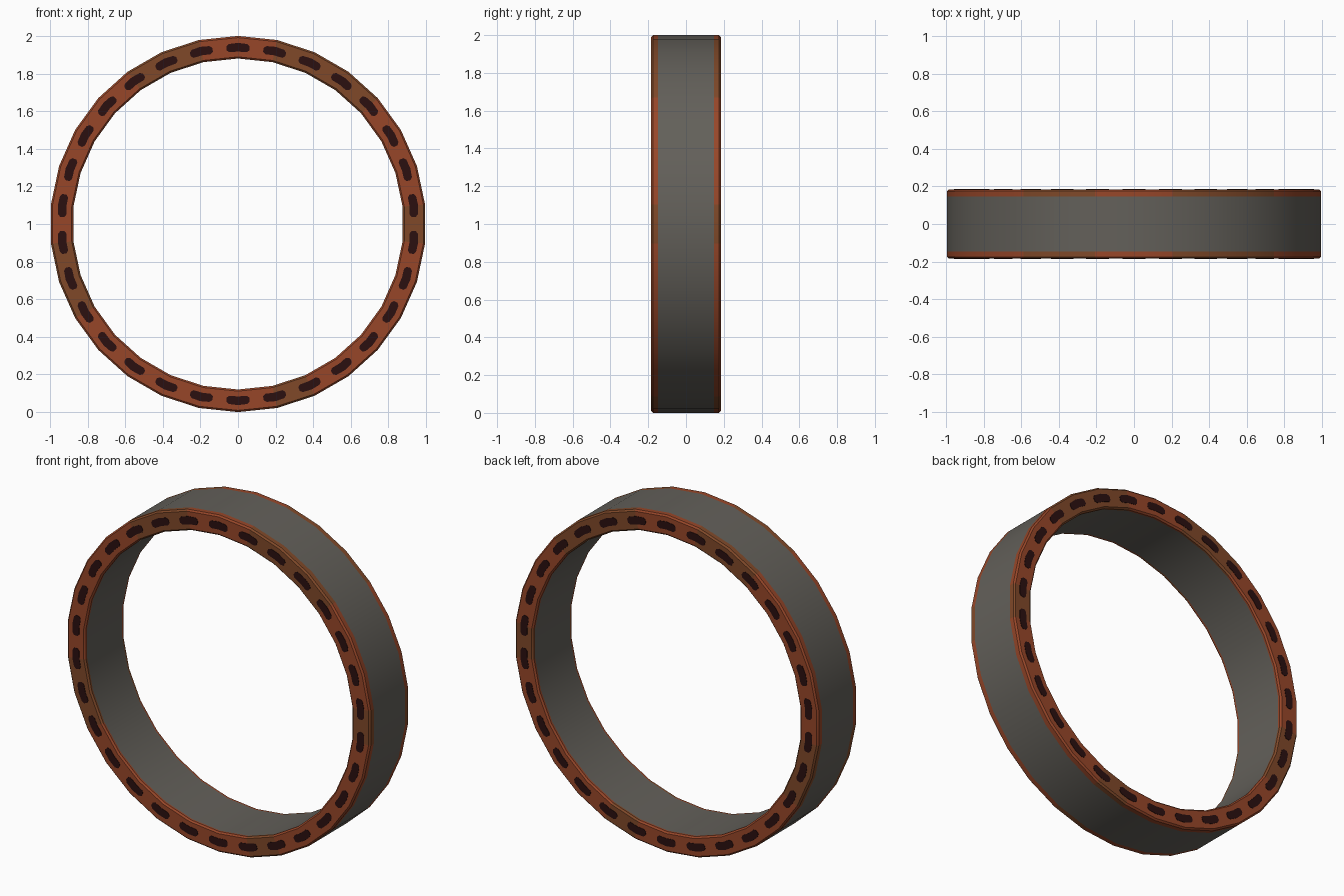
import bpy, bmesh, math

if "Cube" in bpy.data.objects:
    bpy.data.objects.remove(bpy.data.objects["Cube"])

N = 30            # sides of the ring
HALF = 0.184      # half width
R_OUT, R_IN = 1.0, 0.88
BEV = 0.009


def material(name, rgb):
    m = bpy.data.materials.new(name)
    m.diffuse_color = (*rgb, 1)
    m.use_nodes = True
    m.node_tree.nodes["Principled BSDF"].inputs["Base Color"].default_value = m.diffuse_color
    return m


grey = material("dark grey metal", (0.125, 0.117, 0.102))
rust = material("red rust", (0.31, 0.062, 0.022))
brown = material("brown rust", (0.215, 0.066, 0.022))
dark = material("dark slot", (0.024, 0.005, 0.005))


def corner(i, r, y):
    a = math.tau * i / N
    return (r * math.sin(a), y, 1 + r * math.cos(a))


def finish(bm, name, mats, smooth):
    bmesh.ops.recalc_face_normals(bm, faces=bm.faces[:])
    me = bpy.data.meshes.new(name)
    bm.to_mesh(me)
    bm.free()
    for m in mats:
        me.materials.append(m)
    ob = bpy.data.objects.new(name, me)
    bpy.context.collection.objects.link(ob)
    if smooth:
        bpy.context.view_layer.objects.active = ob
        ob.select_set(True)
        bpy.ops.object.shade_smooth_by_angle(angle=math.radians(30))
        ob.select_set(False)
    return ob


# Ring: closed cross-section (radius, y) carried round the sides
half = [(R_OUT, 0.147), (R_OUT, HALF - BEV), (R_OUT - BEV, HALF),
        (R_IN + BEV, HALF), (R_IN, HALF - BEV), (R_IN, HALF - 0.02)]
profile = half + [(r, -y) for r, y in reversed(half)]
P = len(profile)
brown_sides = {1, 2, 3, 7, 13, 20, 21, 27, 28}
bm = bmesh.new()
loops = [[bm.verts.new(corner(i, r, y)) for r, y in profile] for i in range(N)]
for i in range(N):
    a, b = loops[i], loops[(i + 1) % N]
    for j in range(P):
        k = (j + 1) % P
        f = bm.faces.new((a[j], a[k], b[k], b[j]))
        # grey on the wide inner and outer bands, rust on both rims
        if j in (5, P - 1):
            f.material_index = 0
        else:
            f.material_index = 2 if i in brown_sides else 1
finish(bm, "ring", [grey, rust, brown], True)


# Slots: thin dark plates bent over each corner of the rim
def rim_point(i, t, r, y):
    p = corner(i, r, y)
    q = corner(i + (1 if t > 0 else -1), r, y)
    return [u + (v - u) * abs(t) for u, v in zip(p, q)]


stations = [(-0.31, 0.011), (-0.24, 0.022), (0, 0.023), (0.24, 0.022), (0.31, 0.011)]
for side, label in ((-1, "front"), (1, "back")):
    bm = bmesh.new()
    y = side * (HALF + 0.002)
    for i in range(N):
        rows = [[bm.verts.new(rim_point(i, t, 0.94 + s * h, y)) for s in (-1, 1)]
                for t, h in stations]
        for p, q in zip(rows, rows[1:]):
            bm.faces.new((p[0], q[0], q[1], p[1]))
    ext = bmesh.ops.extrude_face_region(bm, geom=bm.faces[:], use_keep_orig=True)
    for v in ext["geom"]:
        if isinstance(v, bmesh.types.BMVert):
            v.co.y -= side * 0.004
    finish(bm, label + "_slots", [dark], False)
